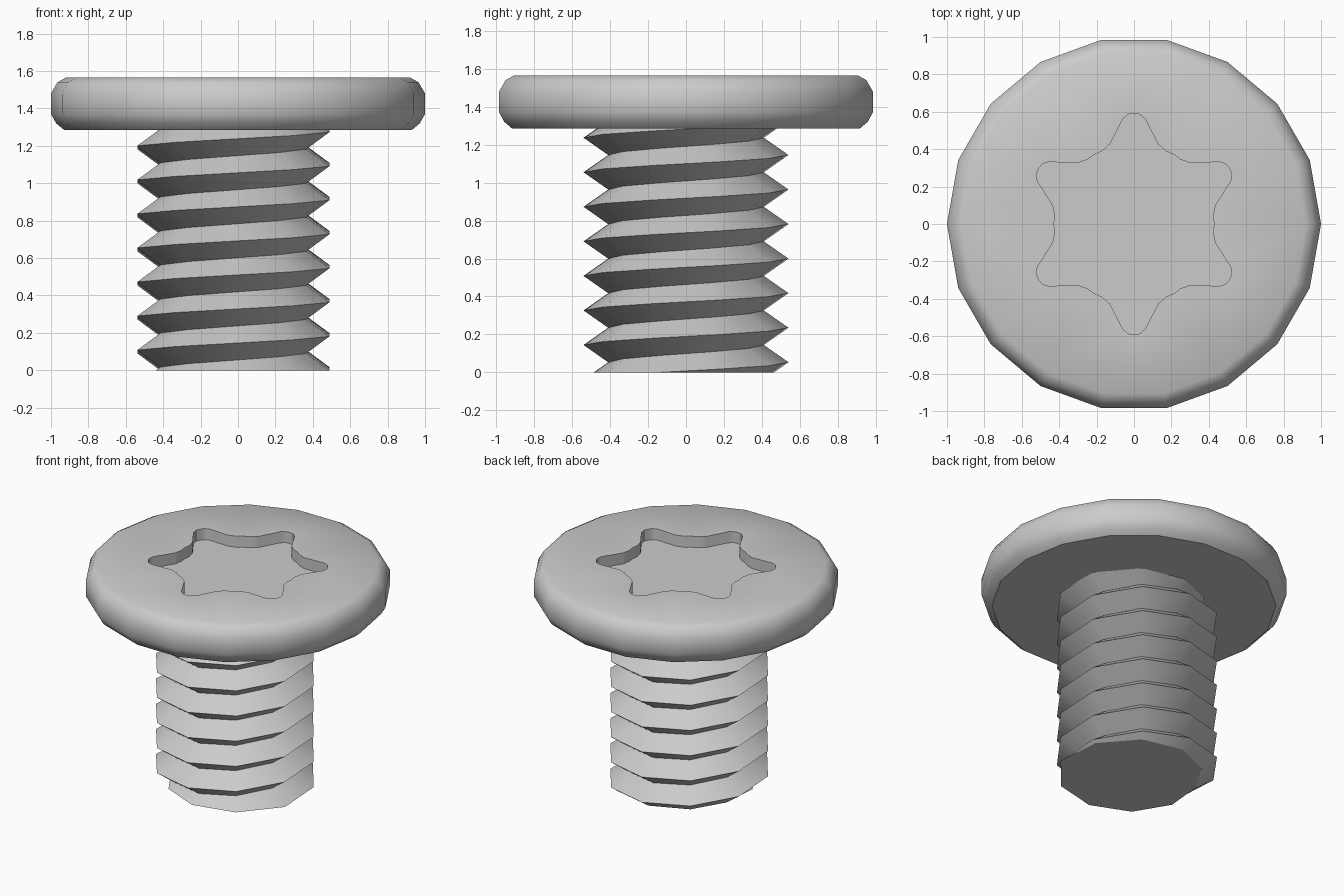
import bpy, bmesh
from math import sin, cos, pi, radians, tau

if "Cube" in bpy.data.objects:
    bpy.data.objects.remove(bpy.data.objects["Cube"])

steel = bpy.data.materials.new("grey_steel")
steel.use_nodes = True
steel.diffuse_color = (0.6, 0.6, 0.6, 1)
steel.node_tree.nodes["Principled BSDF"].inputs["Base Color"].default_value = (0.6, 0.6, 0.6, 1)


def finish(bm, name, angle):
    """Turn a bmesh into a shaded object."""
    bmesh.ops.recalc_face_normals(bm, faces=bm.faces)
    mesh = bpy.data.meshes.new(name)
    bm.to_mesh(mesh)
    bm.free()
    obj = bpy.data.objects.new(name, mesh)
    bpy.context.collection.objects.link(obj)
    mesh.materials.append(steel)
    bpy.ops.object.select_all(action="DESELECT")
    obj.select_set(True)
    bpy.context.view_layer.objects.active = obj
    bpy.ops.object.shade_smooth_by_angle(angle=radians(angle))
    return obj


def ring(bm, points, z):
    return [bm.verts.new((r * cos(a), r * sin(a), z)) for r, a in points]


def bridge(bm, low, high):
    n = len(low)
    for i in range(n):
        j = (i + 1) % n
        bm.faces.new((low[i], low[j], high[j], high[i]))


def loop_edges(bm, verts):
    return [bm.edges.get((verts[i - 1], verts[i])) for i in range(len(verts))]


# Head: rounded disc with a six-pointed socket
SIDES = 18
HEAD = [(0.93, 1.285), (0.972, 1.32), (1.0, 1.37), (1.0, 1.48), (0.965, 1.54), (0.92, 1.565)]
SOCKET_DEPTH = 0.08
bm = bmesh.new()
rings = [ring(bm, [(r, tau * i / SIDES) for i in range(SIDES)], z) for r, z in HEAD]
for low, high in zip(rings, rings[1:]):
    bridge(bm, low, high)
bm.faces.new(rings[0])

# Socket outline: half a point, mirrored and repeated around the axis
half = [(0.59, 0), (0.587, 3), (0.565, 6), (0.445, 17), (0.425, 24)]
point = [(r, -a) for r, a in half[:0:-1]] + half + [(0.428, 30)]
star = [(r, radians(30 + 60 * k + a)) for k in range(6) for r, a in point]
top = HEAD[-1][1]
rim = ring(bm, star, top)
floor = ring(bm, star, top - SOCKET_DEPTH)
bridge(bm, floor, rim)
bm.faces.new(floor)
bmesh.ops.triangle_fill(bm, edges=loop_edges(bm, rim) + loop_edges(bm, rings[-1]), use_beauty=True)
finish(bm, "head", 32)

# Threaded shank: coarse helix of crests and roots, cut flat at both ends
STEPS, PITCH, TURNS = 10, 0.182, 10
CREST, ROOT, SHIFT = 0.54, 0.41, -0.025
bm = bmesh.new()
crest, root = [], []
for i in range(STEPS * TURNS + 1):
    a = radians(18) + tau * i / STEPS
    z = 1.1 - 8 * PITCH + PITCH * a / tau
    crest.append(bm.verts.new((CREST * cos(a) + SHIFT, CREST * sin(a), z)))
    root.append(bm.verts.new((ROOT * cos(a) + SHIFT, ROOT * sin(a), z + PITCH / 2)))
for i in range(STEPS * TURNS):
    bm.faces.new((crest[i], crest[i + 1], root[i + 1], root[i]))
    if i + STEPS < STEPS * TURNS:
        j = i + STEPS
        bm.faces.new((root[i], root[i + 1], crest[j + 1], crest[j]))
for z, direction in ((0, -1), (1.32, 1)):
    cut = bmesh.ops.bisect_plane(bm, geom=bm.verts[:] + bm.edges[:] + bm.faces[:], dist=1e-5,
                                 plane_co=(0, 0, z), plane_no=(0, 0, direction), clear_outer=True)
    edges = [e for e in cut["geom_cut"] if isinstance(e, bmesh.types.BMEdge)]
    bmesh.ops.contextual_create(bm, geom=edges)
finish(bm, "threaded_shank", 25)
